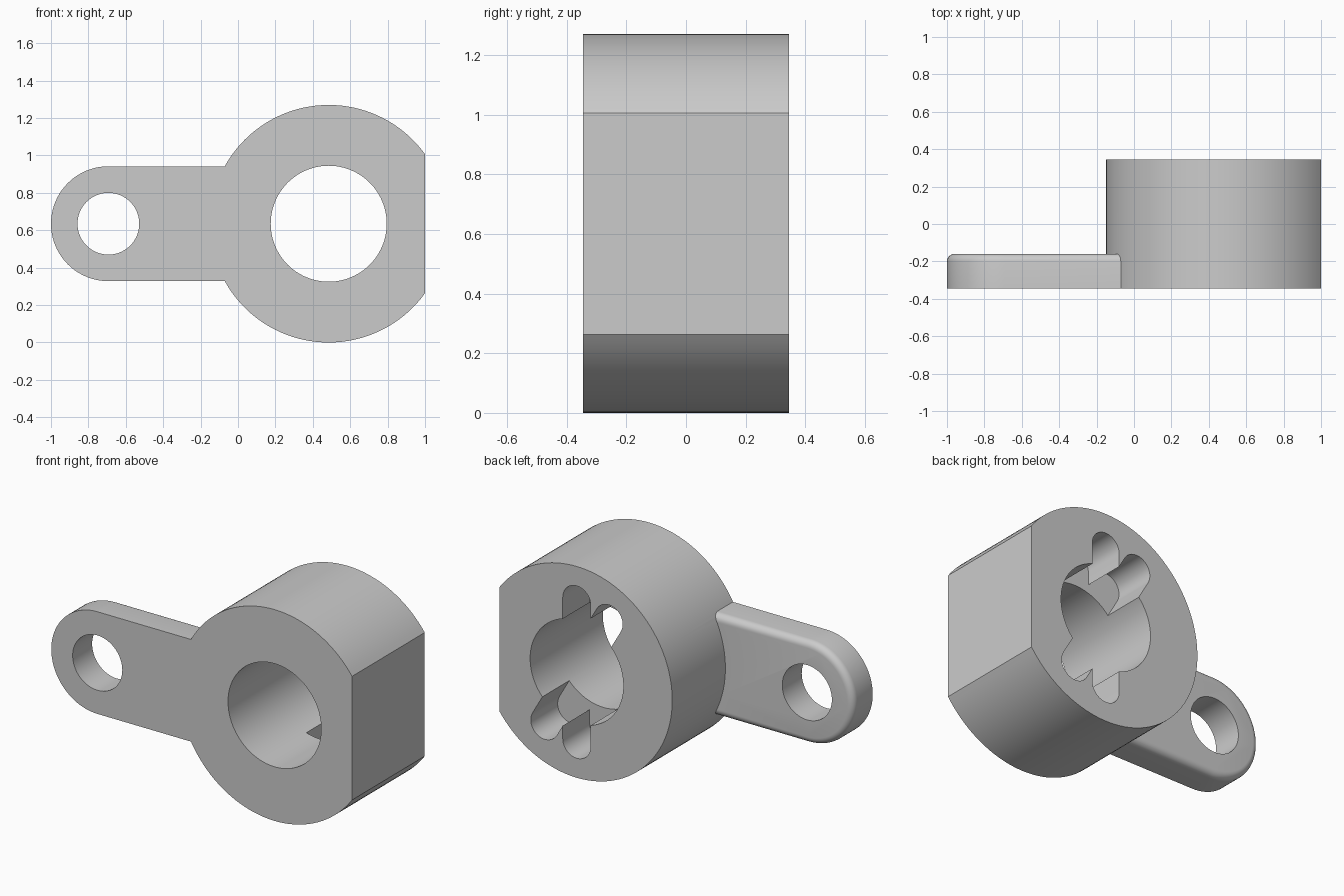
import bpy
import bmesh
from math import acos, cos, sin, pi, radians

cube = bpy.data.objects.get("Cube")
if cube:
    bpy.data.objects.remove(cube, do_unlink=True)

# Main dimensions
HALF_DEPTH = 0.345
BODY = (0.485, 0.635)
BODY_R = 0.635
BORE_R = 0.31
EYE = (-0.693, 0.635)
LEVER_R = 0.307
EYE_R = 0.165
LEVER_BACK = -0.16
SLOT_FLOOR = 0.09
SLOT_R = 0.093
SLOT_REACH = 0.425

steel = bpy.data.materials.new("light grey")
steel.use_nodes = True
grey = (0.6, 0.6, 0.6, 1.0)
steel.diffuse_color = grey
steel.node_tree.nodes["Principled BSDF"].inputs["Base Color"].default_value = grey


def arc(centre, radius, start, end, steps):
    """Points in the x-z plane from one angle to another."""
    return [(centre[0] + radius * cos(start + (end - start) * i / steps),
             centre[1] + radius * sin(start + (end - start) * i / steps))
            for i in range(steps + 1)]


def circle(centre, radius, steps=96):
    return arc(centre, radius, 0, 2 * pi, steps)[:-1]


def prism(name, outline, front, back, rounding=0):
    """Extrude an x-z outline along y, optionally rounding its back rim."""
    bm = bmesh.new()
    face = bm.faces.new([bm.verts.new((x, front, z)) for x, z in outline])
    grown = bmesh.ops.extrude_face_region(bm, geom=[face])["geom"]
    tops = [v for v in grown if isinstance(v, bmesh.types.BMVert)]
    for v in tops:
        v.co.y = back
    bmesh.ops.recalc_face_normals(bm, faces=bm.faces)
    if rounding:
        rim = [e for e in bm.edges if all(v in tops for v in e.verts)]
        bmesh.ops.bevel(bm, geom=rim, offset=rounding, segments=6,
                        profile=0.5, affect='EDGES')
    mesh = bpy.data.meshes.new(name)
    bm.to_mesh(mesh)
    bm.free()
    mesh.materials.append(steel)
    obj = bpy.data.objects.new(name, mesh)
    bpy.context.collection.objects.link(obj)
    return obj


def combine(target, tool, operation):
    """Apply a boolean and discard the tool."""
    mod = target.modifiers.new(operation.lower(), 'BOOLEAN')
    mod.operation = operation
    mod.solver = 'EXACT'
    mod.object = tool
    bpy.ops.object.select_all(action='DESELECT')
    bpy.context.view_layer.objects.active = target
    target.select_set(True)
    bpy.ops.object.modifier_apply(modifier=mod.name)
    bpy.data.objects.remove(tool, do_unlink=True)


# Round body with one flat side
flat = acos((1 - BODY[0]) / BODY_R)
clamp = prism("clamp_body", arc(BODY, BODY_R, flat, 2 * pi - flat, 96),
              -HALF_DEPTH, HALF_DEPTH)

# Thin lever with a rounded end and a softened back rim
lever_outline = arc(EYE, LEVER_R, pi / 2, 3 * pi / 2, 40)
lever_outline += [(0.05, EYE[1] - LEVER_R), (0.05, EYE[1] + LEVER_R)]
lever = prism("lever", lever_outline, -HALF_DEPTH, LEVER_BACK, rounding=0.04)
combine(clamp, lever, 'UNION')

# Through holes
for centre, radius in ((BODY, BORE_R), (EYE, EYE_R)):
    hole = prism("hole_cutter", circle(centre, radius), -1, 1)
    combine(clamp, hole, 'DIFFERENCE')

# Crossed blind slots in the back, each reaching both sides of the bore
for tilt in (0, radians(30)):
    along = pi / 2 + tilt
    outline = []
    for direction in (along, along + pi):
        end = (BODY[0] + SLOT_REACH * cos(direction),
               BODY[1] + SLOT_REACH * sin(direction))
        outline += arc(end, SLOT_R, direction - pi / 2, direction + pi / 2, 20)
    slot = prism("slot_cutter", outline, SLOT_FLOOR, 1)
    combine(clamp, slot, 'DIFFERENCE')

clamp.name = "clamp_lever"
bpy.ops.object.select_all(action='DESELECT')
clamp.select_set(True)
bpy.context.view_layer.objects.active = clamp
bpy.ops.object.shade_smooth_by_angle(angle=radians(25))
